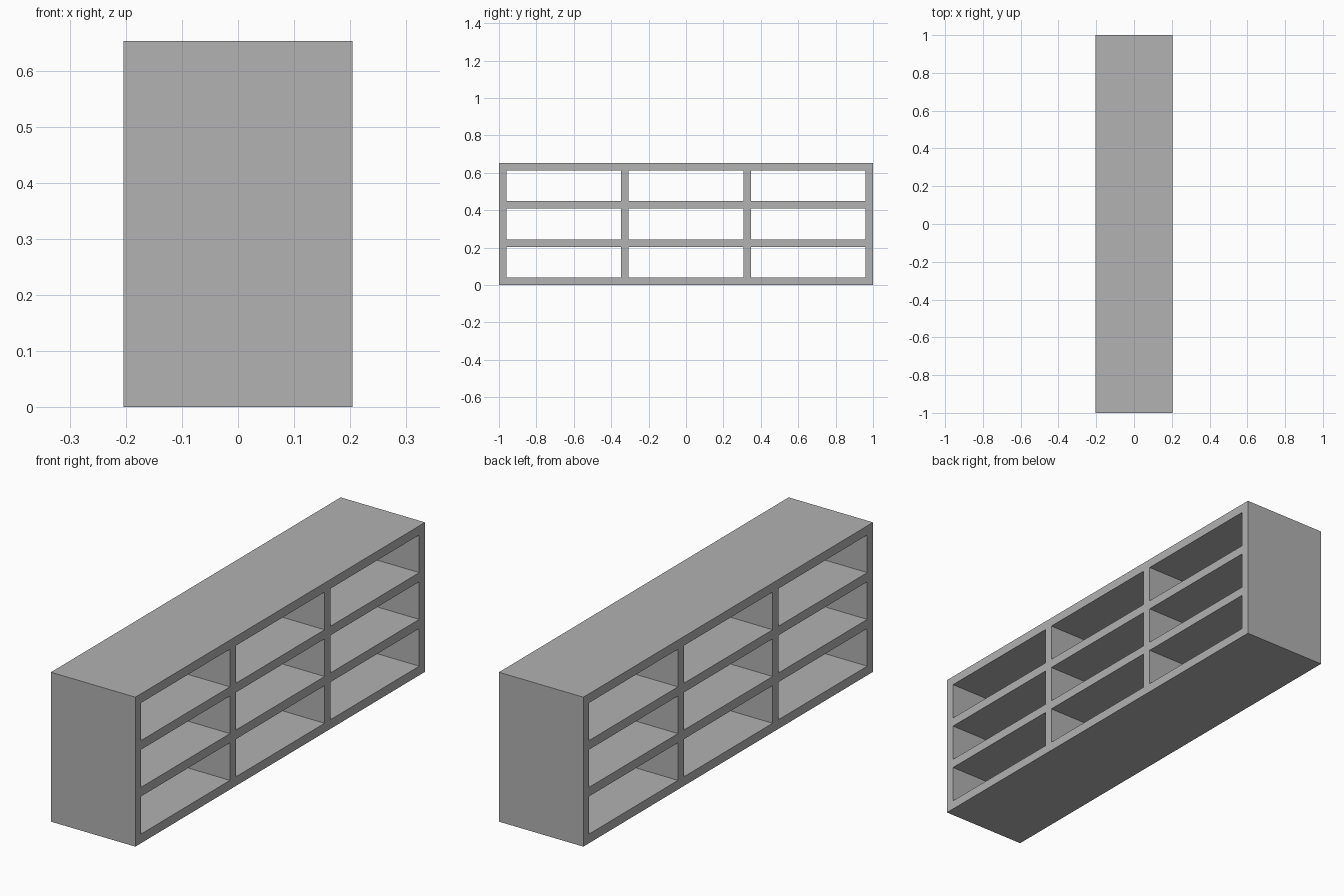
import bpy

if "Cube" in bpy.data.objects:
    bpy.data.objects.remove(bpy.data.objects["Cube"], do_unlink=True)

# Overall size and board thickness
DEPTH, LENGTH, HEIGHT, BOARD = 0.408, 2.0, 0.653, 0.04
BAYS, ROWS = 3, 3
bay = (LENGTH - BOARD * (BAYS + 1)) / BAYS
row = (HEIGHT - BOARD * (ROWS + 1)) / ROWS

grey = bpy.data.materials.new("plain grey")
grey.use_nodes = True
colour = (0.445, 0.445, 0.445, 1)
grey.diffuse_color = colour
grey.node_tree.nodes["Principled BSDF"].inputs["Base Color"].default_value = colour


def board(name, y, z, length, height):
    """Full-depth board whose lower near corner is at y, z."""
    bpy.ops.mesh.primitive_cube_add(size=1, location=(0, y + length / 2, z + height / 2))
    ob = bpy.context.object
    ob.name = name
    ob.scale = (DEPTH, length, height)
    bpy.ops.object.transform_apply(location=False, rotation=False, scale=True)
    ob.data.materials.append(grey)


# Bottom and top boards run the whole length
board("bottom_board", -LENGTH / 2, 0, LENGTH, BOARD)
board("top_board", -LENGTH / 2, HEIGHT - BOARD, LENGTH, BOARD)

# End panels and inner dividers stand between them
for i in range(BAYS + 1):
    name = {0: "front_panel", BAYS: "back_panel"}.get(i, f"divider_{i}")
    board(name, -LENGTH / 2 + i * (bay + BOARD), BOARD, BOARD, HEIGHT - 2 * BOARD)

# Shelves fill each open bay
for i in range(BAYS):
    for j in range(1, ROWS):
        y = -LENGTH / 2 + BOARD + i * (bay + BOARD)
        board(f"shelf_{i + 1}_{j}", y, j * (row + BOARD), bay, BOARD)
